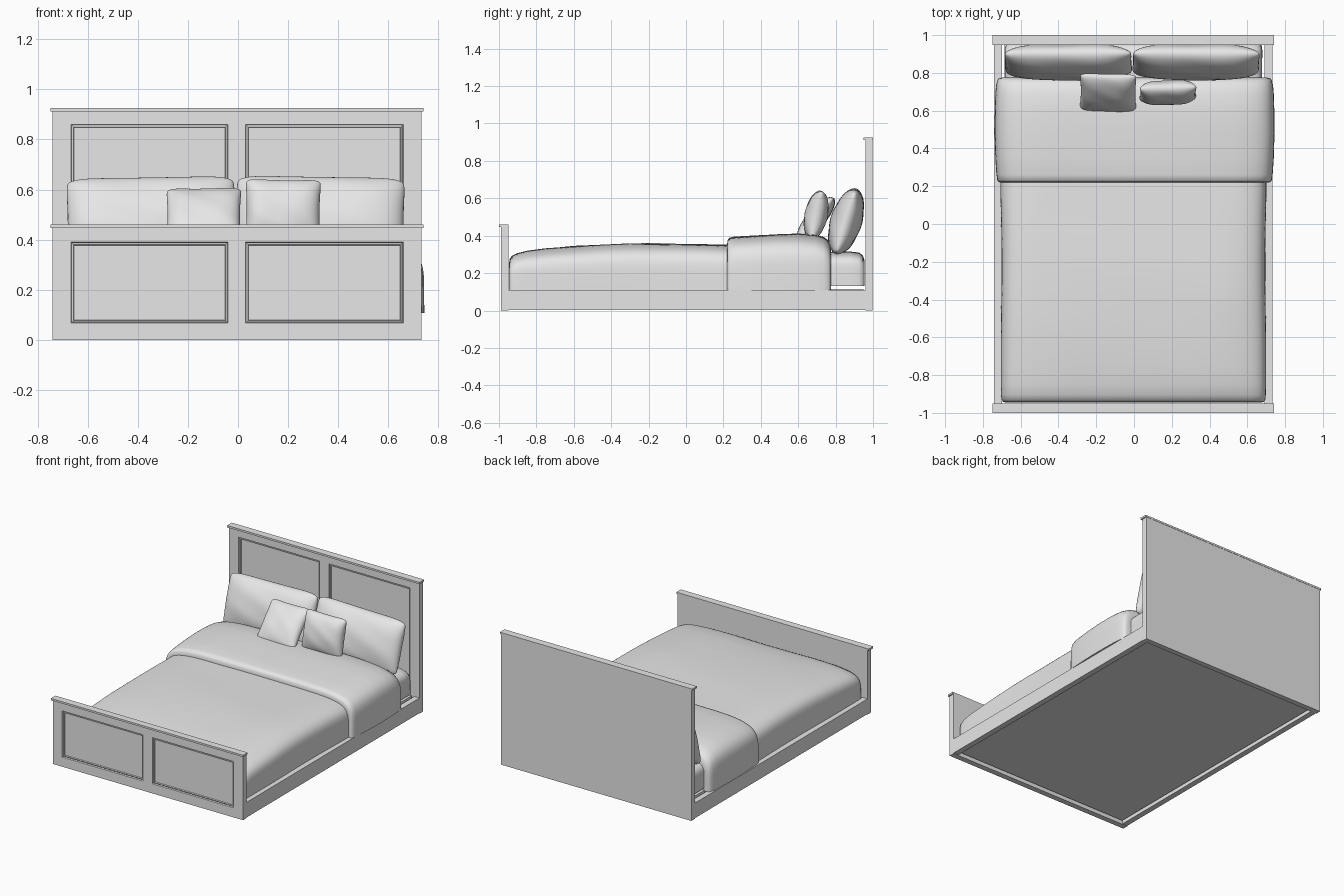
import bpy, bmesh, math
from mathutils import Matrix, Vector

cube = bpy.data.objects.get("Cube")
if cube:
    bpy.data.objects.remove(cube)

grey = bpy.data.materials.new("plain grey")
grey.use_nodes = True
grey.diffuse_color = (0.8, 0.8, 0.8, 1)
grey.node_tree.nodes["Principled BSDF"].inputs["Base Color"].default_value = (0.8, 0.8, 0.8, 1)


def finish(name, bm, smooth=False):
    bmesh.ops.recalc_face_normals(bm, faces=bm.faces)
    mesh = bpy.data.meshes.new(name)
    bm.to_mesh(mesh)
    bm.free()
    mesh.materials.append(grey)
    obj = bpy.data.objects.new(name, mesh)
    bpy.context.collection.objects.link(obj)
    if smooth:
        bpy.ops.object.select_all(action='DESELECT')
        obj.select_set(True)
        bpy.context.view_layer.objects.active = obj
        bpy.ops.object.shade_smooth_by_angle(angle=math.radians(50))
    return obj


def box_mesh(x, y, z):
    bm = bmesh.new()
    bmesh.ops.create_cube(bm, size=1)
    for v in bm.verts:
        v.co = Vector(r[0] if c < 0 else r[1] for c, r in zip(v.co, (x, y, z)))
    return bm


def box(name, x, y, z):
    return finish(name, box_mesh(x, y, z))


def panelled_board(name, y, top, panel_z):
    """Flat board with two recessed, moulded panels on its front."""
    panels = ((-0.667, -0.04), (0.03, 0.66))
    bm = box_mesh((-0.74, 0.732), y, (0, top))
    cuts = [((x, 0, 0), (1, 0, 0)) for p in panels for x in p]
    cuts += [((0, 0, z), (0, 0, 1)) for z in panel_z]
    for co, no in cuts:
        bmesh.ops.bisect_plane(bm, geom=bm.verts[:] + bm.edges[:] + bm.faces[:],
                               plane_co=co, plane_no=no)
    bm.normal_update()
    faces = []
    for f in bm.faces:
        c = f.calc_center_median()
        if f.normal.y < -0.9 and panel_z[0] < c.z < panel_z[1]:
            if any(a < c.x < b for a, b in panels):
                faces.append(f)
    for width, depth in ((0.004, -0.010), (0.010, 0.005), (0.004, -0.008)):
        bmesh.ops.inset_individual(bm, faces=faces, thickness=width, depth=depth)
    return finish(name, bm)


def power(c, p):
    return math.copysign(abs(c) ** p, c)


def bedding(name, cx, base, stations, p, ripple=0.0, n=48):
    """Loft rounded arches (y, half width, top) along the bed."""
    bm = bmesh.new()
    rings = []
    for y, half, top in stations:
        ring = []
        for i in range(n + 1):
            a = math.pi * i / n
            x = half * power(math.cos(a), p)
            s = max(math.sin(a), 0) ** p
            wave = ripple * math.sin(7 * x + 5 * y) * math.sin(9 * y - 3 * x)
            ring.append(bm.verts.new((cx + x, y, base + (top - base + wave) * s)))
        rings.append(ring)
    for r, s in zip(rings, rings[1:]):
        for i in range(n + 1):
            j = (i + 1) % (n + 1)
            bm.faces.new((r[i], r[j], s[j], s[i]))
    bm.faces.new(rings[0])
    bm.faces.new(rings[-1])
    return finish(name, bm, True)


def pillow(name, centre, half, lean, turn=0, pinch=0.05, roll=0, n=28):
    """Stuffed cushion: two domed sheets joined at the seam."""
    w, t, h = half
    bm = bmesh.new()
    for side in (-1, 1):
        grid = []
        for i in range(n + 1):
            row = []
            for k in range(n + 1):
                u = math.sin(math.pi * (i / n - 0.5))
                v = math.sin(math.pi * (k / n - 0.5))
                dome = max((1 - u ** 4) * (1 - v * v), 0) ** 0.5
                crease = 1 + 0.05 * math.sin(5 * u + 3 * v) * math.cos(4 * v)
                x = w * u * (1 - pinch * (1 - v * v)) * (1 - 0.04 * (u * v) ** 8)
                z = h * v * (1 - pinch * (1 - u * u)) * (1 - 0.10 * (u * v) ** 8)
                row.append(bm.verts.new((x, side * t * dome * crease, z)))
            grid.append(row)
        for i in range(n):
            for k in range(n):
                bm.faces.new((grid[i][k], grid[i + 1][k], grid[i + 1][k + 1], grid[i][k + 1]))
    bmesh.ops.remove_doubles(bm, verts=bm.verts, dist=0.0002)
    spin = (Matrix.Rotation(math.radians(turn), 4, 'Z')
            @ Matrix.Rotation(math.radians(-lean), 4, 'X')
            @ Matrix.Rotation(math.radians(roll), 4, 'Y'))
    bm.transform(Matrix.Translation(centre) @ spin)
    return finish(name, bm, True)


# Head and foot boards with cap rails
panelled_board("headboard", (0.96, 0.998), 0.912, (0.067, 0.86))
box("headboard_cap", (-0.748, 0.74), (0.948, 1.0), (0.912, 0.925))
panelled_board("footboard", (-0.99, -0.95), 0.447, (0.067, 0.39))
box("footboard_cap", (-0.748, 0.74), (-1.0, -0.95), (0.447, 0.46))

# Side rails and base
box("right_rail", (-0.74, -0.7), (-0.95, 0.96), (0.004, 0.11))
box("left_rail", (0.692, 0.732), (-0.95, 0.96), (0.004, 0.11))
box("bed_base", (-0.685, 0.678), (-0.935, 0.95), (0.016, 0.115))

# Mattress, duvet and folded-back cover
bedding("mattress", -0.003, 0.13, [
    (0.3, 0.675, 0.31), (0.88, 0.682, 0.315), (0.925, 0.682, 0.31),
    (0.945, 0.675, 0.295), (0.954, 0.66, 0.27)], 0.25)
bedding("duvet", -0.003, 0.108, [
    (-0.946, 0.675, 0.25), (-0.942, 0.69, 0.275), (-0.93, 0.698, 0.292),
    (-0.905, 0.701, 0.305), (-0.85, 0.702, 0.318), (-0.75, 0.702, 0.33),
    (-0.6, 0.702, 0.343), (-0.45, 0.7, 0.352), (-0.3, 0.698, 0.358),
    (-0.15, 0.698, 0.358), (0, 0.7, 0.355), (0.15, 0.704, 0.352),
    (0.3, 0.704, 0.35), (0.4, 0.69, 0.34)], 0.32, 0.003)
bedding("folded_cover", 0.003, 0.108, [
    (0.22, 0.71, 0.355), (0.222, 0.72, 0.375), (0.232, 0.727, 0.388),
    (0.26, 0.731, 0.394), (0.35, 0.737, 0.4), (0.48, 0.741, 0.407),
    (0.6, 0.74, 0.41), (0.69, 0.737, 0.404), (0.735, 0.733, 0.392),
    (0.76, 0.727, 0.375), (0.771, 0.718, 0.352), (0.775, 0.7, 0.325)], 0.34, 0.002)

# Sleeping pillows
pillow("right_pillow", (-0.347, 0.856, 0.475), (0.338, 0.082, 0.182), 17, pinch=0.015, roll=-1)
pillow("left_pillow", (0.328, 0.856, 0.477), (0.338, 0.082, 0.182), 17, pinch=0.015, roll=1)

# Scatter cushions
pillow("right_cushion", (-0.137, 0.695, 0.49), (0.152, 0.05, 0.15), 40, turn=-2, roll=-1)
pillow("left_cushion", (0.18, 0.695, 0.51), (0.153, 0.06, 0.136), 12, turn=2, roll=1)
